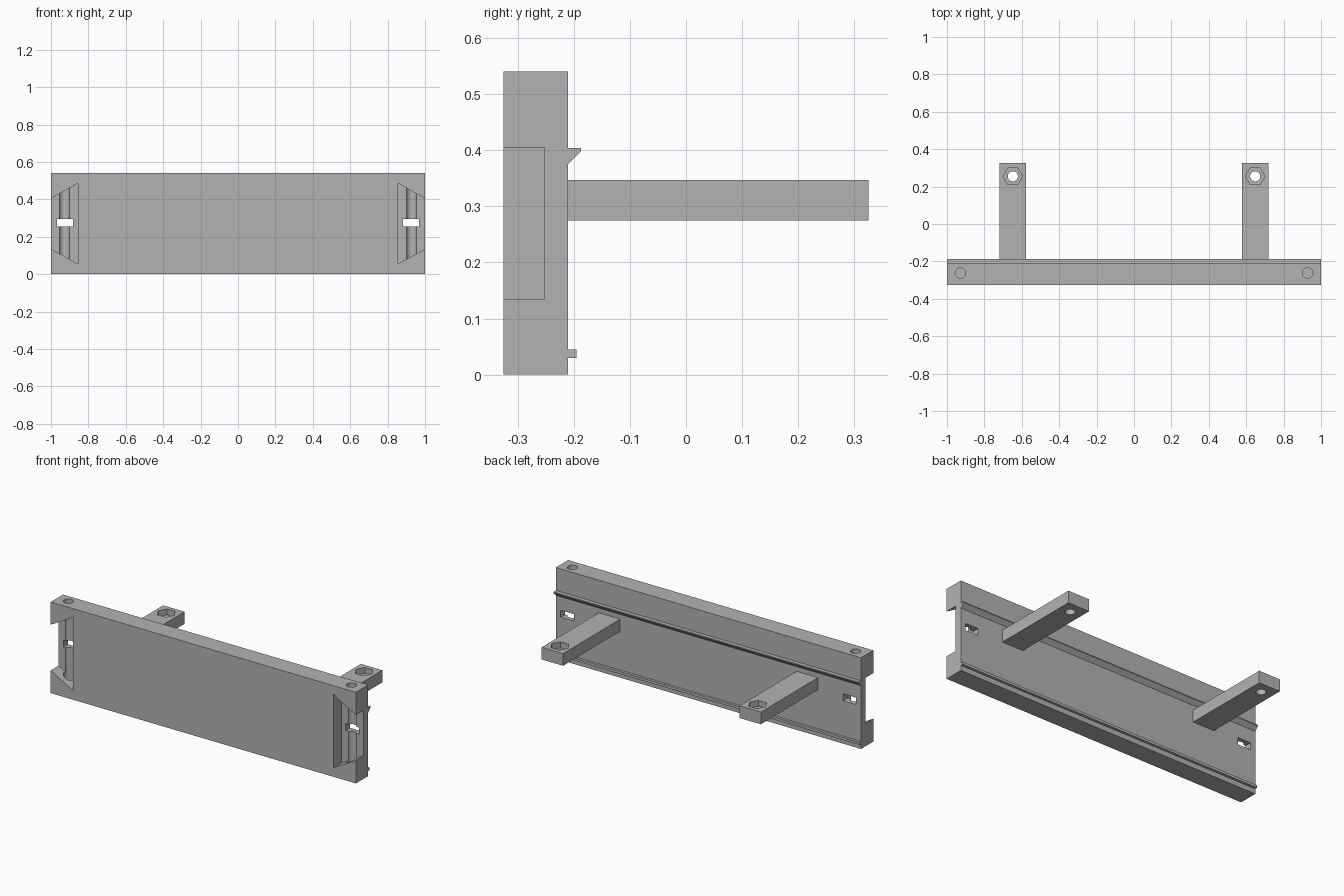
import bpy
import bmesh
from math import pi
from mathutils import Matrix

cube = bpy.data.objects.get("Cube")
if cube:
    bpy.data.objects.remove(cube, do_unlink=True)

grey = bpy.data.materials.new("plain grey")
grey.use_nodes = True
grey.diffuse_color = (0.45, 0.45, 0.45, 1)
grey.node_tree.nodes["Principled BSDF"].inputs["Base Color"].default_value = grey.diffuse_color

FRONT, BACK, HEIGHT = -0.325, -0.21, 0.54


def finish(name, bm):
    bmesh.ops.recalc_face_normals(bm, faces=bm.faces)
    mesh = bpy.data.meshes.new(name)
    bm.to_mesh(mesh)
    bm.free()
    mesh.materials.append(grey)
    obj = bpy.data.objects.new(name, mesh)
    bpy.context.collection.objects.link(obj)
    return obj


def prism(name, points, offset):
    """Extrude a flat outline along an offset."""
    bm = bmesh.new()
    face = bm.faces.new([bm.verts.new(p) for p in points])
    new = bmesh.ops.extrude_face_region(bm, geom=[face])["geom"]
    verts = [v for v in new if isinstance(v, bmesh.types.BMVert)]
    bmesh.ops.translate(bm, verts=verts, vec=offset)
    return finish(name, bm)


def box(name, x, y, z):
    outline = [(x[0], y[0], z[0]), (x[1], y[0], z[0]), (x[1], y[1], z[0]), (x[0], y[1], z[0])]
    return prism(name, outline, (0, 0, z[1] - z[0]))


def post(name, x, y, z, radius, sides):
    """Upright round or hexagonal bar with a corner towards +y."""
    bm = bmesh.new()
    place = Matrix.Translation((x, y, (z[0] + z[1]) / 2)) @ Matrix.Rotation(pi / 2, 4, 'Z')
    bmesh.ops.create_cone(bm, cap_ends=True, segments=sides, radius1=radius,
                          radius2=radius, depth=z[1] - z[0], matrix=place)
    return finish(name, bm)


def cut(target, cutters):
    """Subtract the cutters one after another, then discard them."""
    for cutter in cutters:
        cutter.hide_render = True
        mod = target.modifiers.new("cut", 'BOOLEAN')
        mod.operation = 'DIFFERENCE'
        mod.solver = 'EXACT'
        mod.object = cutter
    bpy.context.view_layer.update()
    graph = bpy.context.evaluated_depsgraph_get()
    mesh = bpy.data.meshes.new_from_object(target.evaluated_get(graph))
    target.modifiers.clear()
    target.data = mesh
    for cutter in cutters:
        bpy.data.objects.remove(cutter, do_unlink=True)
    bpy.ops.object.select_all(action='DESELECT')
    target.select_set(True)
    bpy.context.view_layer.objects.active = target
    bpy.ops.object.shade_smooth_by_angle(angle=pi / 6)


# Main plate with flared end recesses, pin holes and slots
plate = box("plate", (-1, 1), (FRONT, BACK), (0, HEIGHT))
cutters = []
for s in (-1, 1):
    flare = [(0.855, 0.055), (1, 0.135), (1.05, 0.135), (1.05, 0.405), (1, 0.405), (0.855, 0.487)]
    cutters += [
        prism("recess_cutter", [(s * x, FRONT - 0.05, z) for x, z in flare], (0, 0.123, 0)),
        post("pin_cutter", s * 0.928, -0.262, (0.04, HEIGHT + 0.05), 0.028, 32),
        box("slot_cutter", (s * 0.925 - 0.043, s * 0.925 + 0.043), (-0.28, -0.15), (0.254, 0.295)),
    ]
cut(plate, cutters)

# Rails along the back: a hooked upper lip and a square lower rib
lip = [(-0.215, 0.37), (-0.187, 0.398), (-0.187, 0.404), (-0.215, 0.404)]
prism("upper_lip", [(-1, y, z) for y, z in lip], (2, 0, 0))
box("lower_rib", (-1, 1), (-0.215, -0.195), (0.03, 0.045))

# Rear arms with bolt holes and hexagonal nut pockets
for s, side in ((-1, "right"), (1, "left")):
    x, y = s * 0.648, 0.255
    arm = box(side + "_arm", (x - 0.07, x + 0.07), (BACK - 0.005, 0.325), (0.275, 0.347))
    cut(arm, [post("nut_cutter", x, y, (0.312, 0.4), 0.052, 6),
              post("bolt_cutter", x, y, (0.2, 0.4), 0.027, 32)])
